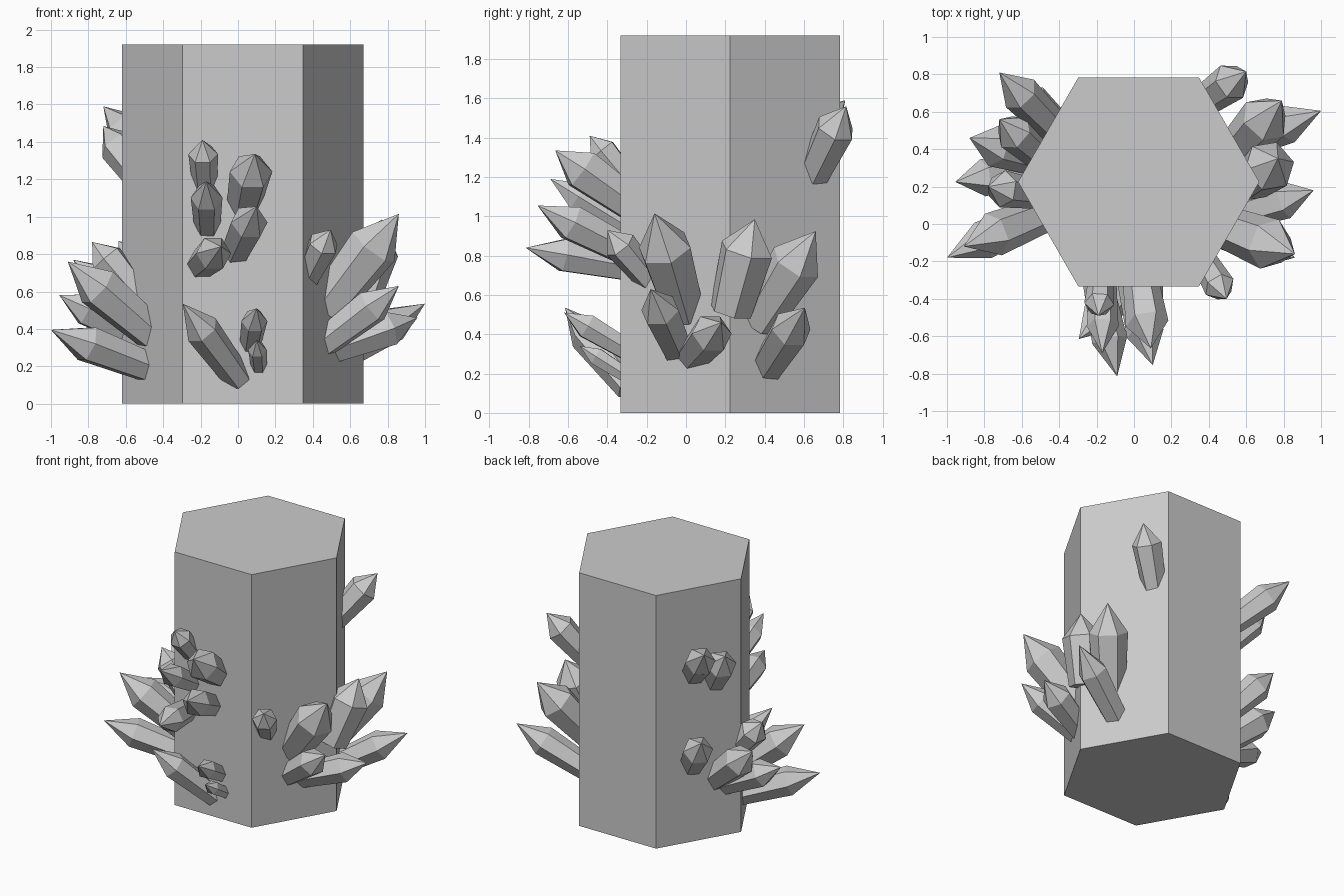
import bpy, bmesh
from math import cos, sin, pi
from mathutils import Vector

if "Cube" in bpy.data.objects:
    bpy.data.objects.remove(bpy.data.objects["Cube"])

CX, CY, R, H = 0.025, 0.225, 0.645, 1.92
AP = R * cos(pi / 6)


def loft(name, rings, tip=None):
    """Join hexagon rings into a closed solid, ending in a point or a flat cap."""
    bm = bmesh.new()
    loops = [[bm.verts.new(p) for p in ring] for ring in rings]
    for a, b in zip(loops, loops[1:]):
        for i in range(6):
            j = (i + 1) % 6
            bm.faces.new((a[i], a[j], b[j], b[i]))
    bm.faces.new(loops[0][::-1])
    if tip is None:
        bm.faces.new(loops[-1])
    else:
        t = bm.verts.new(tip)
        for i in range(6):
            bm.faces.new((loops[-1][i], loops[-1][(i + 1) % 6], t))
    bmesh.ops.recalc_face_normals(bm, faces=bm.faces[:])
    me = bpy.data.meshes.new(name)
    bm.to_mesh(me)
    bm.free()
    bpy.context.collection.objects.link(bpy.data.objects.new(name, me))


def crystal(name, face_deg, side_y, z, tip, r):
    """Crystal rooted on a column face: the root's x follows from its y (or x on the front)."""
    if face_deg == -90:
        root = Vector((side_y, CY - AP, z))
    else:
        n = (cos(face_deg * pi / 180), sin(face_deg * pi / 180))
        root = Vector((CX + (AP - (side_y - CY) * n[1]) / n[0], side_y, z))
    tip = Vector(tip)
    axis = (tip - root).normalized()
    u = axis.cross(Vector((0, 0, 1))).normalized()
    v = axis.cross(u)

    def ring(c, rad):
        return [c + rad * (u * cos(i * pi / 3) + v * sin(i * pi / 3)) for i in range(6)]

    loft(name, [ring(root - axis * 0.09, r * 0.8),
                ring(root.lerp(tip, 0.6), r)], tip)


# Main hexagonal column
loft("column", [[(CX + R * cos(i * pi / 3), CY + R * sin(i * pi / 3), z)
                 for i in range(6)] for z in (0, H)])

# Crystal clusters: face angle -> (root side position, root z, tip, radius)
clusters = {
    "front": (-90, [
        (-0.18, 1.22, (-0.19, -0.49, 1.41), 0.08),
        (0.04, 1.10, (0.09, -0.665, 1.335), 0.115),
        (-0.165, 0.97, (-0.17, -0.69, 1.19), 0.085),
        (0.0, 0.84, (0.10, -0.755, 1.055), 0.10),
        (-0.19, 0.75, (-0.09, -0.815, 0.84), 0.095),
        (-0.04, 0.19, (-0.295, -0.615, 0.535), 0.095),
        (0.07, 0.34, (0.10, -0.62, 0.51), 0.07),
        (0.11, 0.21, (0.10, -0.54, 0.34), 0.05)]),
    "front_right": (-30, [
        (-0.24, 0.74, (0.495, -0.40, 0.93), 0.085),
        (-0.03, 0.58, (0.86, -0.16, 1.015), 0.14),
        (-0.06, 0.36, (0.86, -0.18, 0.63), 0.10),
        (0.06, 0.32, (0.96, 0.18, 0.46), 0.105)]),
    "back_right": (30, [
        (0.25, 0.60, (0.77, 0.35, 0.985), 0.14),
        (0.41, 0.53, (0.79, 0.66, 0.925), 0.135),
        (0.43, 0.26, (1.0, 0.605, 0.535), 0.105),
        (0.68, 1.28, (0.60, 0.815, 1.56), 0.105)]),
    "back_left": (150, [
        (0.53, 1.29, (-0.72, 0.81, 1.59), 0.105),
        (0.39, 1.22, (-0.72, 0.56, 1.485), 0.105),
        (0.54, 0.61, (-0.64, 0.73, 0.87), 0.105),
        (0.28, 0.40, (-0.955, 0.225, 0.58), 0.10),
        (0.36, 0.47, (-0.88, 0.46, 0.77), 0.115)]),
    "front_left": (210, [
        (0.05, 0.21, (-1.0, -0.18, 0.395), 0.105),
        (0.04, 0.42, (-0.91, -0.12, 0.76), 0.12),
        (0.17, 0.64, (-0.78, 0.20, 0.865), 0.10)]),
}
for side, (angle, items) in clusters.items():
    for k, (s, z, tip, r) in enumerate(items, 1):
        crystal(f"{side}_crystal_{k}", angle, s, z, tip, r)
